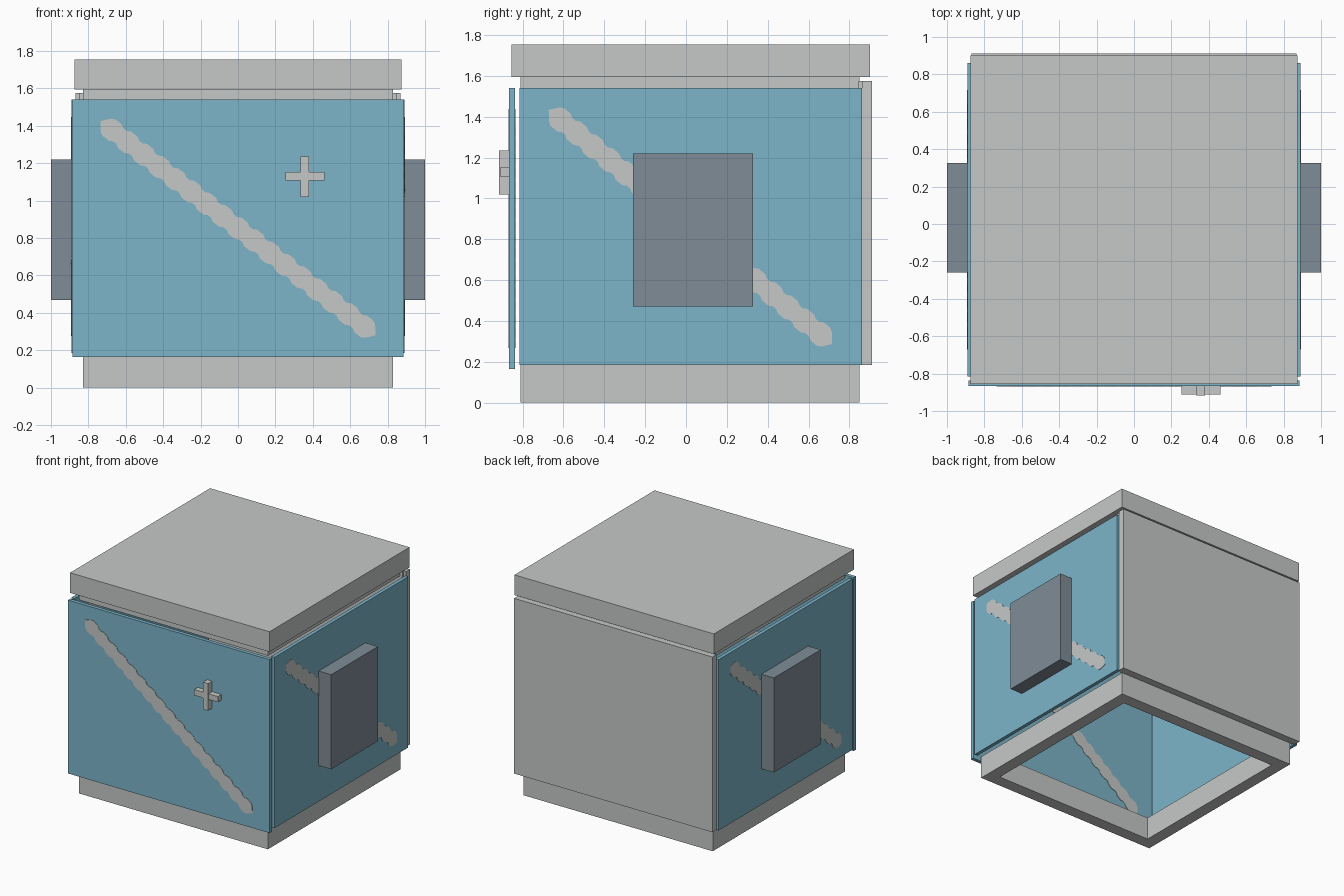
import bpy
import bmesh
import math
from mathutils import Matrix, Vector

if "Cube" in bpy.data.objects:
    bpy.data.objects.remove(bpy.data.objects["Cube"])


def material(name, rgb):
    """Flat colour given as 0-255 display values, stored as linear."""
    def lin(c):
        c /= 255
        return c / 12.92 if c <= 0.04045 else ((c + 0.055) / 1.055) ** 2.4
    m = bpy.data.materials.new(name)
    m.diffuse_color = (*[lin(c) for c in rgb], 1)
    m.use_nodes = True
    m.node_tree.nodes["Principled BSDF"].inputs["Base Color"].default_value = m.diffuse_color
    return m


GREY = material("light_grey", (197, 201, 199))
BLUE = material("panel_blue", (125, 181, 202))
SLATE = material("slate_grey", (127, 140, 150))


def finish(name, bm, mat):
    bmesh.ops.recalc_face_normals(bm, faces=bm.faces)
    me = bpy.data.meshes.new(name)
    bm.to_mesh(me)
    bm.free()
    me.materials.append(mat)
    ob = bpy.data.objects.new(name, me)
    bpy.context.collection.objects.link(ob)
    return ob


def box(name, x, y, z, mat):
    bm = bmesh.new()
    bmesh.ops.create_cube(bm, size=1)
    lo, hi = Vector((x[0], y[0], z[0])), Vector((x[1], y[1], z[1]))
    for v in bm.verts:
        v.co = (lo + hi) / 2 + v.co * (hi - lo)
    return finish(name, bm, mat)


def frame(name, x, y, z, t, mat):
    """Rectangular ring with wall thickness t."""
    bm = bmesh.new()
    loops = []
    for inset, h in ((0, z[0]), (0, z[1]), (t, z[1]), (t, z[0])):
        x0, x1, y0, y1 = x[0] + inset, x[1] - inset, y[0] + inset, y[1] - inset
        loops.append([bm.verts.new((a, b, h)) for a, b in
                      ((x0, y0), (x1, y0), (x1, y1), (x0, y1))])
    for i in range(4):
        a, b = loops[i], loops[(i + 1) % 4]
        for k in range(4):
            n = (k + 1) % 4
            bm.faces.new((a[k], a[n], b[n], b[k]))
    return finish(name, bm, mat)


def stripe(name, centre, angle, scale):
    """Thin diagonal band with stepped edges, facing -y before rotation."""
    start, end = Vector((-0.715, 1.41)), Vector((0.715, 0.295))
    along = (end - start).normalized()
    side = Vector((-along.y, along.x))
    steps = 17
    upper, lower = [], []
    for i in range(steps):
        for f, w in ((0.1, 0.044), (0.3, 0.056), (0.7, 0.056), (0.9, 0.044)):
            p = start.lerp(end, (i + f) / steps)
            upper.append(p + side * w)
            lower.append(p - side * w)
    outline = upper + [end + along * 0.025] + lower[::-1] + [start - along * 0.025]
    bm = bmesh.new()
    face = bm.faces.new([bm.verts.new((p.x * scale, -0.003, p.y)) for p in outline])
    ext = bmesh.ops.extrude_face_region(bm, geom=[face])
    moved = [g for g in ext["geom"] if isinstance(g, bmesh.types.BMVert)]
    bmesh.ops.translate(bm, verts=moved, vec=(0, 0.005, 0))
    bmesh.ops.transform(bm, verts=bm.verts, matrix=Matrix.Translation(centre)
                        @ Matrix.Rotation(math.radians(angle), 4, 'Z'))
    return finish(name, bm, GREY)


# Open base, top rim and lid
frame("base_frame", (-0.83, 0.83), (-0.81, 0.85), (0, 0.185), 0.10, GREY)
frame("top_rim", (-0.83, 0.83), (-0.81, 0.85), (1.535, 1.6), 0.10, GREY)
box("lid", (-0.875, 0.875), (-0.855, 0.9), (1.595, 1.755), GREY)

# Back and front panels
box("back_panel", (-0.87, 0.87), (0.862, 0.912), (0.185, 1.575), GREY)
box("back_panel_lining", (-0.85, 0.85), (0.845, 0.862), (0.185, 1.575), GREY)
box("front_panel", (-0.885, 0.885), (-0.867, -0.838), (0.165, 1.54), BLUE)
stripe("front_stripe", (0, -0.867, 0), 0, 1.0)
stripe("front_stripe_inner", (0, -0.838, 0), 180, 1.0)

# Side panels with their stripes and boxes
for s, word in ((1, "right"), (-1, "left")):
    box(word + "_panel", sorted((s * 0.862, s * 0.89)), (-0.815, 0.862), (0.185, 1.54), BLUE)
    stripe(word + "_stripe", (s * 0.89, 0.022, 0.008), 90 * s, 0.945)
    stripe(word + "_stripe_inner", (s * 0.862, 0.022, 0.008), -90 * s, 0.945)
    box(word + "_side_box", sorted((s * 0.88, s * 1.0)), (-0.26, 0.327), (0.47, 1.22), SLATE)

# Cross-shaped handle
box("handle_upright", (0.335, 0.38), (-0.917, -0.867), (1.02, 1.235), GREY)
box("handle_crossbar", (0.253, 0.462), (-0.912, -0.867), (1.107, 1.152), GREY)
